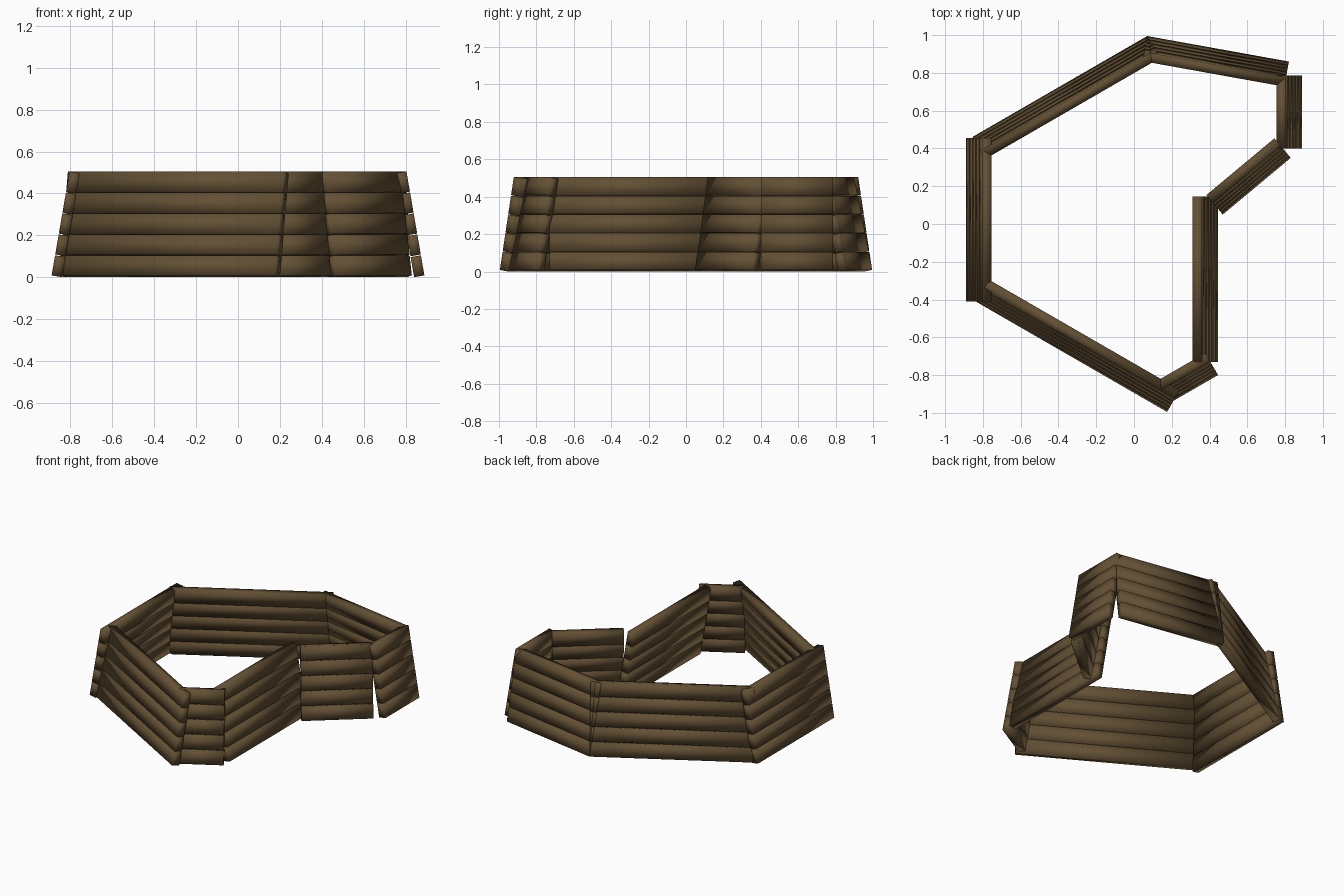
import bpy, bmesh, math
from mathutils import Vector

if "Cube" in bpy.data.objects:
    bpy.data.objects.remove(bpy.data.objects["Cube"])

wood = bpy.data.materials.new("dark brown wood")
wood.diffuse_color = (0.125, 0.08, 0.034, 1)
wood.use_nodes = True
wood.node_tree.nodes["Principled BSDF"].inputs["Base Color"].default_value = wood.diffuse_color

ROWS, PITCH, THICK, GAP = 5, 0.1015, 0.05, 0.004
LEAN = math.radians(9.8)
BASE = THICK * math.sin(LEAN)      # outer bottom edge sits slightly above ground

# outer base line of each wall, going clockwise seen from above
WALLS = {
    "left_wall": ((-0.89, -0.41), (-0.89, 0.455)),
    "back_left_wall": ((-0.855, 0.461), (0.07, 0.995)),
    "back_right_wall": ((0.07, 0.995), (0.82, 0.86)),
    "right_wall": ((0.89, 0.785), (0.89, 0.40)),
    "notch_diagonal_wall": ((0.83, 0.35), (0.47, 0.05)),
    "notch_side_wall": ((0.445, 0.145), (0.445, -0.73)),
    "front_short_wall": ((0.445, -0.80), (0.19, -0.947)),
    "front_left_wall": ((0.175, -0.995), (-0.835, -0.412)),
}


def plank(name, start, end, row):
    """One softly shaded plank, leaning inwards with the wall."""
    a, b = Vector((*start, 0)), Vector((*end, 0))
    d = (b - a).normalized()
    inward = Vector((d.y, -d.x, 0))
    up = inward * math.sin(LEAN) + Vector((0, 0, math.cos(LEAN)))
    depth = inward * math.cos(LEAN) - Vector((0, 0, math.sin(LEAN)))
    lift = Vector((0, 0, BASE))
    low, high = row * PITCH, (row + 1) * PITCH - GAP
    bm = bmesh.new()
    rings = []
    for p in (a, b):
        rings.append([bm.verts.new(p + lift + up * h + depth * t)
                      for h, t in ((low, 0), (low, THICK), (high, THICK), (high, 0))])
    for i in range(4):
        j = (i + 1) % 4
        bm.faces.new((rings[0][i], rings[0][j], rings[1][j], rings[1][i]))
    bm.faces.new(rings[0])
    bm.faces.new(rings[1])
    bmesh.ops.recalc_face_normals(bm, faces=bm.faces)
    for f in bm.faces:
        f.smooth = True
    me = bpy.data.meshes.new(name)
    bm.to_mesh(me)
    bm.free()
    me.materials.append(wood)
    bpy.context.collection.objects.link(bpy.data.objects.new(name, me))


# stack the planks of every wall
for wall, (start, end) in WALLS.items():
    for row in range(ROWS):
        plank(f"{wall}_plank_{row + 1}", start, end, row)
